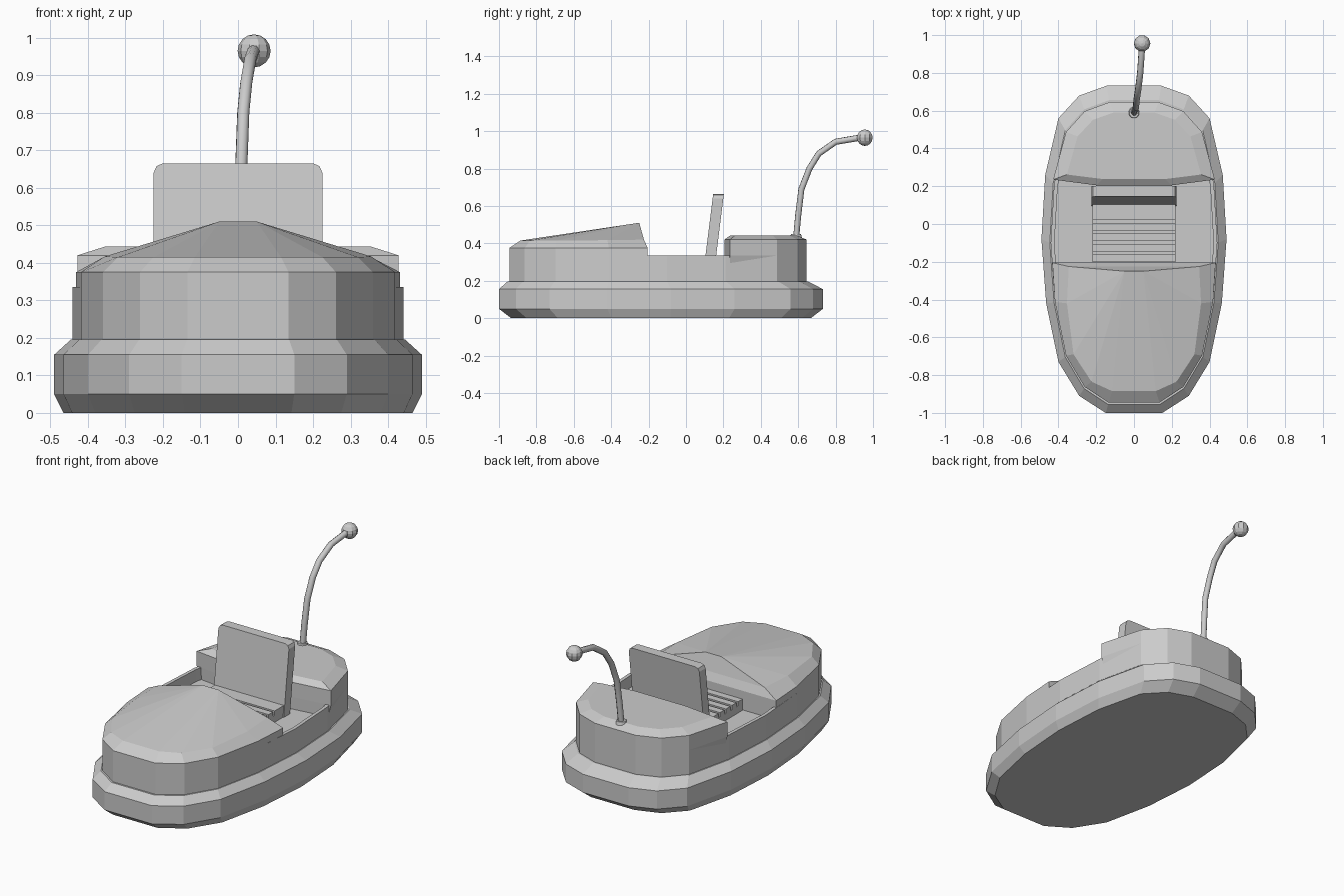
import bpy, bmesh
from math import radians
from mathutils import Matrix

if "Cube" in bpy.data.objects:
    bpy.data.objects.remove(bpy.data.objects["Cube"])

# Half outline of the bumper, nose to tail
OUT = [(.15, -1.0), (.29, -.91), (.40, -.73), (.465, -.42), (.49, -.08),
       (.47, .26), (.40, .56), (.29, .68), (.145, .732)]


def scaled(pts, sx, sy, cy=-.134, to=None):
    to = cy if to is None else to
    return [(x * sx, to + (y - cy) * sy) for x, y in pts]


def at(pts, z):
    return [(x, y, z) for x, y in pts]


def loft(name, halves, cap_top=True):
    """Mirror half rings across x and skin them into a closed shell."""
    bm = bmesh.new()
    rings = []
    for h in halves:
        full = list(h) + [(-x, y, z) for x, y, z in reversed(h)]
        rings.append([bm.verts.new(p) for p in full])
    n = len(rings[0])
    for a, b in zip(rings, rings[1:]):
        for i in range(n):
            j = (i + 1) % n
            bm.faces.new((a[i], a[j], b[j], b[i]))
    bm.faces.new(list(reversed(rings[0])))
    if cap_top:
        bm.faces.new(rings[-1])
    bmesh.ops.dissolve_degenerate(bm, edges=bm.edges[:], dist=1e-5)
    bmesh.ops.remove_doubles(bm, verts=bm.verts[:], dist=1e-5)
    return finish(name, bm)


def finish(name, bm):
    bmesh.ops.recalc_face_normals(bm, faces=bm.faces[:])
    me = bpy.data.meshes.new(name)
    bm.to_mesh(me)
    bm.free()
    ob = bpy.data.objects.new(name, me)
    bpy.context.collection.objects.link(ob)
    return ob


def box(name, lo, hi):
    bm = bmesh.new()
    size = [b - a for a, b in zip(lo, hi)]
    mid = [(a + b) / 2 for a, b in zip(lo, hi)]
    bmesh.ops.create_cube(bm, size=1, matrix=Matrix.Translation(mid) @ Matrix.Diagonal((*size, 1)))
    return finish(name, bm)


# Rubber bumper ring around the base
loft("bumper", [at(scaled(OUT, .95, .925), 0), at(OUT, .05), at(OUT, .155),
                at(scaled(OUT, .91, .93, to=-.15), .195)])

# Tub with low side walls and a sunken floor
BODY = scaled(OUT, .9, .918, to=-.15)
INNER = scaled(BODY, .955, .97, -.15)
loft("tub", [at(BODY, .18), at(BODY, .335), at(INNER, .335), at(INNER, .265)])

# Front hood, fanning up to a short ridge ahead of the driver
front = BODY[:4] + [(.432, -.205)]
shoulder = [(.115, -.885, .415), (.225, -.835, .415), (.32, -.69, .415),
            (.355, -.42, .417), (.345, -.225, .42)]
loft("hood", [at(scaled(front, .95, .97, -.2), .25), at(front, .335), at(front, .375),
              shoulder, [(.05, -.25, .51)] * 5], cap_top=False)

# Rear deck behind the seat
rear = [(.2, .205), (.428, .235)] + BODY[6:]
loft("rear_deck", [at(scaled(rear, .95, .95, .22), .25), at(rear, .335), at(rear, .42),
                   at(scaled(rear, .83, .8, .42, .41), .443)])

# Seat cushion with raised slats
box("seat_base", (-.22, -.2, .255), (.22, .12, .305))
for i in range(4):
    y = -.2 + i * .055
    box(f"seat_slat_{i + 1}", (-.22, y, .30), (.22, y + .04, .33))
box("seat_rear_slat", (-.22, .02, .30), (.22, .12, .33))

# Leaning backrest with clipped upper corners
profile = [(.225, .26), (.225, .64), (.217, .658), (.2, .665)]
profile += [(-x, z) for x, z in reversed(profile)]
bm = bmesh.new()
lean = lambda z: .095 + (z - .26) * .125
face = bm.faces.new([bm.verts.new((x, lean(z), z)) for x, z in profile])
ext = bmesh.ops.extrude_face_region(bm, geom=[face], use_keep_orig=True)
bmesh.ops.translate(bm, vec=(0, .057, 0),
                    verts=[v for v in ext["geom"] if isinstance(v, bmesh.types.BMVert)])
finish("backrest", bm)

# Bent pole
path = [(0, .588, .42), (.004, .6, .55), (.01, .617, .69), (.014, .66, .80),
        (.022, .71, .88), (.033, .80, .943), (.042, .93, .965)]
cu = bpy.data.curves.new("pole", "CURVE")
cu.dimensions = "3D"
cu.bevel_depth = .017
cu.bevel_resolution = 2
cu.use_fill_caps = True
sp = cu.splines.new("POLY")
sp.points.add(len(path) - 1)
for p, co in zip(sp.points, path):
    p.co = (*co, 1)
bpy.context.collection.objects.link(bpy.data.objects.new("pole", cu))

# Collar at the foot of the pole and ball at its tip
bm = bmesh.new()
bmesh.ops.create_cone(bm, cap_ends=True, segments=10, radius1=.032, radius2=.026, depth=.02,
                      matrix=Matrix.Translation((0, .588, .441)))
finish("pole_collar", bm)
bm = bmesh.new()
bmesh.ops.create_uvsphere(bm, u_segments=10, v_segments=8, radius=.044,
                          matrix=Matrix.Translation((.043, .956, .965)) @ Matrix.Rotation(radians(18), 4, "Z"))
finish("pole_ball", bm)
